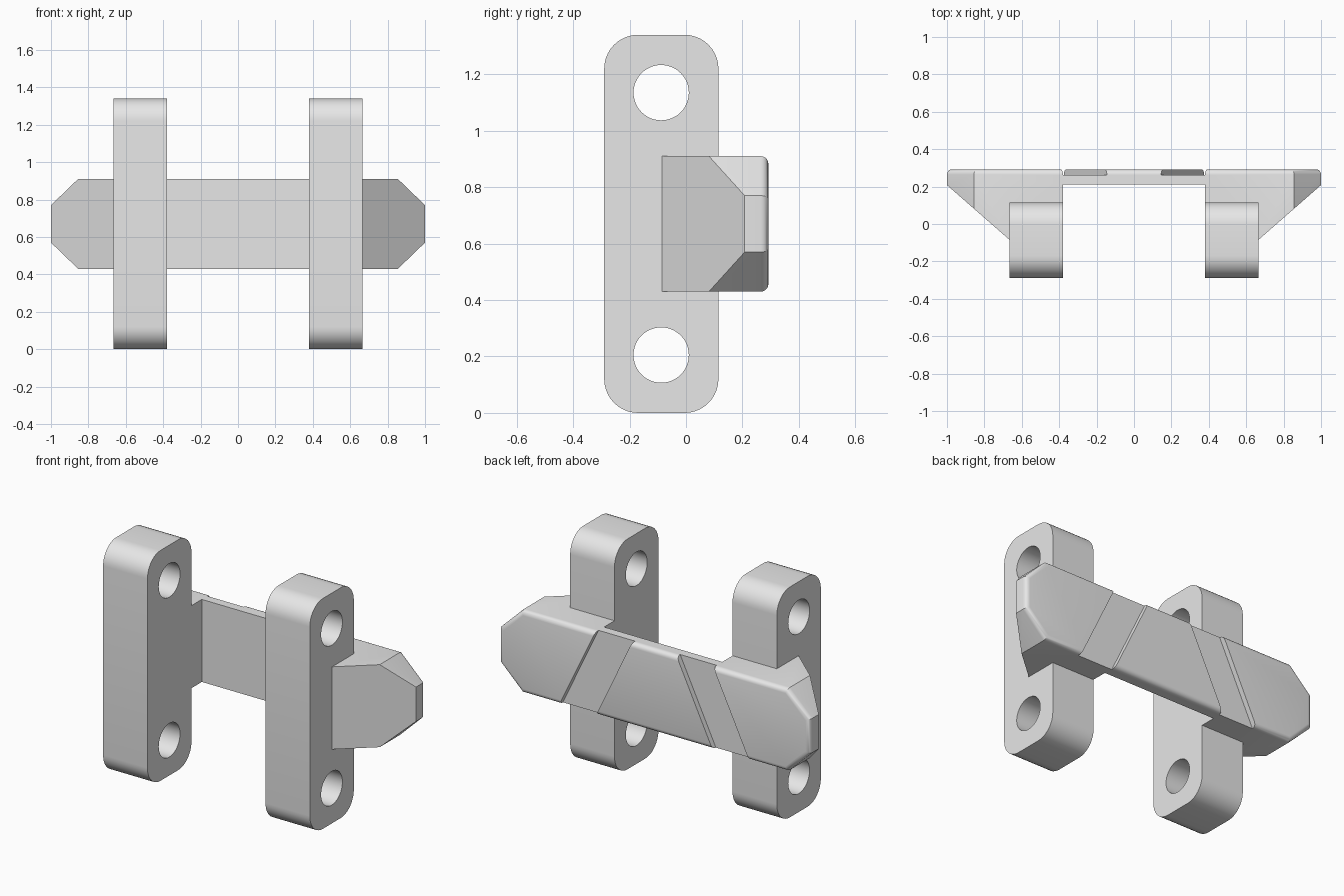
import bpy, bmesh
from mathutils import Vector, Matrix

cube = bpy.data.objects.get("Cube")
if cube:
    bpy.data.objects.remove(cube, do_unlink=True)

grey = bpy.data.materials.new("light_grey")
grey.use_nodes = True
grey.diffuse_color = (0.8, 0.8, 0.8, 1)
grey.node_tree.nodes["Principled BSDF"].inputs["Base Color"].default_value = grey.diffuse_color


def add_object(name, bm):
    bmesh.ops.recalc_face_normals(bm, faces=bm.faces)
    mesh = bpy.data.meshes.new(name)
    bm.to_mesh(mesh)
    bm.free()
    mesh.materials.append(grey)
    ob = bpy.data.objects.new(name, mesh)
    bpy.context.collection.objects.link(ob)
    return ob


def extrude(bm, points, offset):
    """Solid prism from a closed outline."""
    face = bm.faces.new([bm.verts.new(p) for p in points])
    moved = bmesh.ops.extrude_face_region(bm, geom=[face])["geom"]
    verts = [v for v in moved if isinstance(v, bmesh.types.BMVert)]
    bmesh.ops.translate(bm, verts=verts, vec=offset)


def cut(ob, cutter):
    """Subtract the cutter for good, then drop it."""
    cutter.hide_render = True
    mod = ob.modifiers.new("cut", 'BOOLEAN')
    mod.operation, mod.solver, mod.object = 'DIFFERENCE', 'EXACT', cutter
    activate(ob)
    bpy.ops.object.modifier_apply(modifier=mod.name)
    bpy.data.objects.remove(cutter, do_unlink=True)


def activate(ob):
    bpy.ops.object.select_all(action='DESELECT')
    ob.select_set(True)
    bpy.context.view_layer.objects.active = ob


def smooth(ob):
    activate(ob)
    bpy.ops.object.shade_smooth_by_angle(angle=0.45)


LOW, HIGH = 0.43, 0.91        # bar bottom and top
MID = (LOW + HIGH) / 2
BACK = 0.292                  # back face of the bar
LUG_IN, LUG_OUT = 0.38, 0.665
LUG_FRONT, LUG_BACK, LUG_TOP = -0.29, 0.115, 1.34

# Upright lugs with rounded corners and two bolt holes
for side, name in ((-1, "right_lug"), (1, "left_lug")):
    bm = bmesh.new()
    outline = [(LUG_IN * side, y, z) for y, z in (
        (LUG_FRONT, 0), (LUG_BACK, 0), (LUG_BACK, LUG_TOP), (LUG_FRONT, LUG_TOP))]
    extrude(bm, outline, Vector(((LUG_OUT - LUG_IN) * side, 0, 0)))
    corners = [e for e in bm.edges if abs(e.verts[0].co.x - e.verts[1].co.x) > 0.1]
    bmesh.ops.bevel(bm, geom=corners, offset=0.12, segments=10, profile=0.5, affect='EDGES')
    lug = add_object(name, bm)

    holes = bmesh.new()
    for z in (0.205, LUG_TOP - 0.205):
        place = Matrix.Translation((0.52 * side, -0.088, z)) @ Matrix.Rotation(1.570796, 4, 'Y')
        bmesh.ops.create_cone(holes, cap_ends=True, segments=48, radius1=0.098,
                              radius2=0.098, depth=1, matrix=place)
    cut(lug, add_object("hole_cutter", holes))
    smooth(lug)

# Cross bar: plan profile with sloped ends that wrap behind the lugs
half = [(LUG_IN, 0.21), (LUG_IN, LUG_BACK), (0.5, LUG_BACK), (0.5, -0.085),
        (LUG_OUT, -0.085), (1, 0.208), (1, BACK)]
plan = half + [(-x, y) for x, y in reversed(half)]
bm = bmesh.new()
extrude(bm, [(x, y, LOW) for x, y in plan], Vector((0, 0, HIGH - LOW)))

# Chamfer the four end corners
for sx in (-1, 1):
    for sz in (-1, 1):
        cut_geom = bmesh.ops.bisect_plane(
            bm, geom=bm.verts[:] + bm.edges[:] + bm.faces[:], dist=1e-5,
            plane_co=(0.855 * sx, 0, MID + 0.24 * sz), plane_no=(0.14 * sx, 0, 0.145 * sz),
            clear_outer=True)["geom_cut"]
        bmesh.ops.holes_fill(bm, edges=[e for e in cut_geom if isinstance(e, bmesh.types.BMEdge)])

# Round the rim of the back face
rim = [e for e in bm.edges if all(v.co.y > BACK - 0.001 for v in e.verts)]
bmesh.ops.bevel(bm, geom=rim, offset=0.027, segments=5, profile=0.5, affect='EDGES')
bar = add_object("cross_bar", bm)

# Two slanted shallow channels across the back face
for side in (-1, 1):
    bm = bmesh.new()
    slope, reach = 0.23 / 0.48, 0.4
    shift = slope * reach
    outline = [(side * x, BACK - 0.031, z) for x, z in (
        (0.26 - shift, MID + reach), (0.495 - shift, MID + reach),
        (0.495 + shift, MID - reach), (0.26 + shift, MID - reach))]
    extrude(bm, outline, Vector((0, 0.2, 0)))
    cut(bar, add_object("channel_cutter", bm))
smooth(bar)
